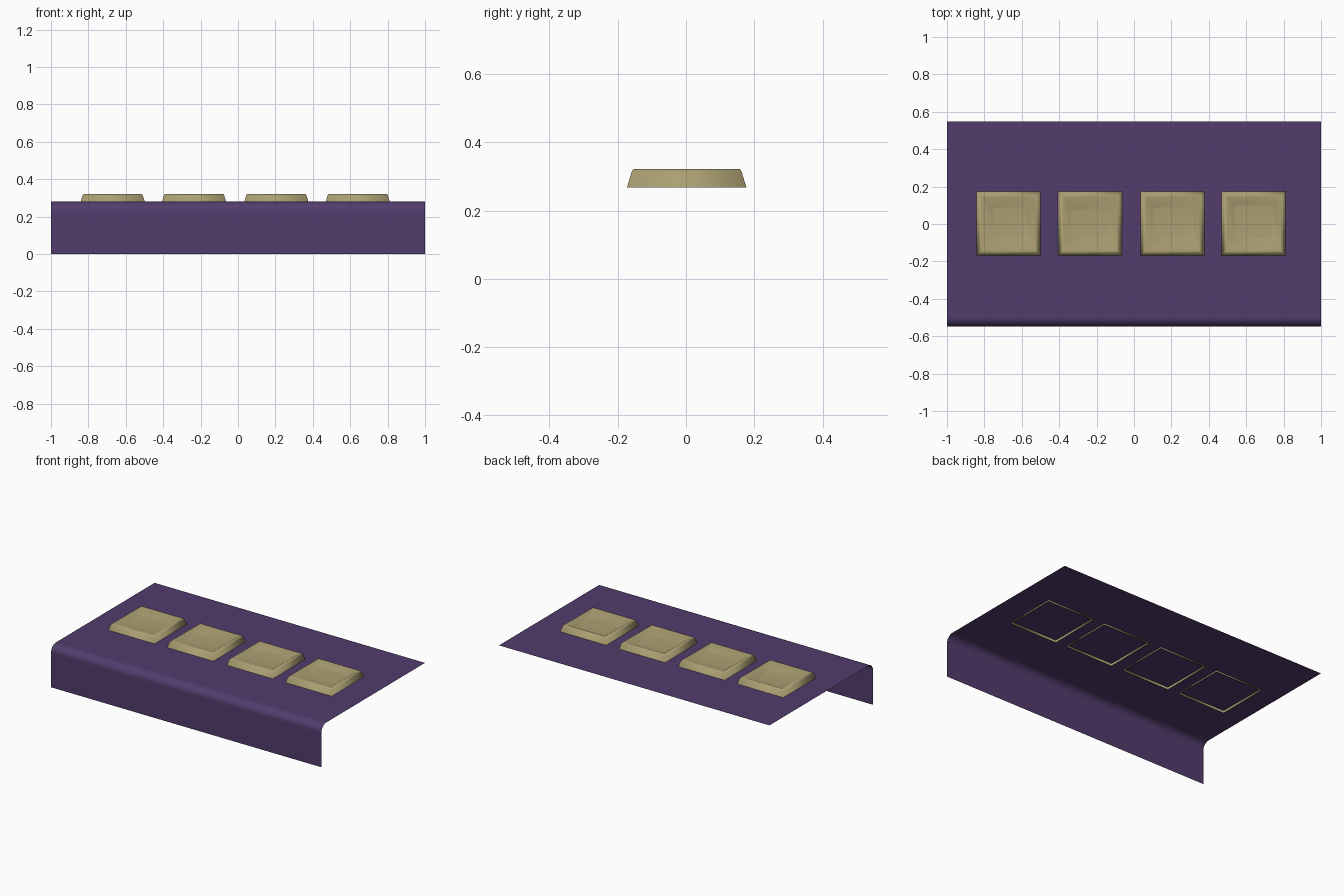
import bpy, bmesh, math

if "Cube" in bpy.data.objects:
    bpy.data.objects.remove(bpy.data.objects["Cube"])


def make_material(name, rgb):
    mat = bpy.data.materials.new(name)
    mat.diffuse_color = (*rgb, 1.0)
    mat.use_nodes = True
    mat.node_tree.nodes["Principled BSDF"].inputs["Base Color"].default_value = mat.diffuse_color
    return mat


purple = make_material("dusky purple", (0.085, 0.046, 0.152))
khaki = make_material("khaki gold", (0.41, 0.35, 0.17))


def finish(bm, name, mat, location=(0, 0, 0)):
    mesh = bpy.data.meshes.new(name)
    for face in bm.faces:
        face.smooth = True
    bm.to_mesh(mesh)
    bm.free()
    mesh.materials.append(mat)
    obj = bpy.data.objects.new(name, mesh)
    obj.location = location
    bpy.context.collection.objects.link(obj)
    return obj


# Bent sheet: flat top, rounded front fold, open-ended front flap
FRONT, BACK, TOP, R = -0.547, 0.547, 0.28, 0.05
profile = [(BACK, TOP), (FRONT + R + 0.01, TOP)]
for i in range(13):
    a = math.radians(90 + 90 * i / 12)
    profile.append((FRONT + R + R * math.cos(a), TOP - R + R * math.sin(a)))
profile += [(FRONT, TOP - R - 0.01), (FRONT, 0.0)]

bm = bmesh.new()
rows = [[bm.verts.new((x, y, z)) for x in (-1, 1)] for y, z in profile]
for a, b in zip(rows, rows[1:]):
    bm.faces.new((a[0], b[0], b[1], a[1]))
finish(bm, "bent_panel", purple)


# Keys: open-bottomed tapered caps with a raised rim and a sunken square dish
def key(name, x, dish_x, dish_y, dish_shift):
    # each ring: half width x, half width y, y shift, height
    rings = [(0.175, 0.175, 0, 0.267), (0.1605, 0.1605, 0, 0.315),
             (0.155, 0.155, 0, 0.322), (0.142, 0.142, 0, 0.321),
             (dish_x, dish_y, dish_shift, 0.301),
             (dish_x - 0.012, dish_y - 0.012, dish_shift, 0.3)]
    bm = bmesh.new()
    loops = [[bm.verts.new((sx * hx, sy * hy + dy, z))
              for sx, sy in ((-1, -1), (1, -1), (1, 1), (-1, 1))]
             for hx, hy, dy, z in rings]
    for lo, hi in zip(loops, loops[1:]):
        for i in range(4):
            j = (i + 1) % 4
            bm.faces.new((lo[i], lo[j], hi[j], hi[i]))
    bm.faces.new(loops[-1])
    finish(bm, name, khaki, (x, 0.002, 0))


for n, (x, dx, dy, shift) in enumerate([(-0.67, 0.09, 0.085, 0.005),
                                        (-0.235, 0.11, 0.075, 0.0),
                                        (0.205, 0.11, 0.08, 0.01),
                                        (0.64, 0.11, 0.09, 0.01)], 1):
    key(f"key_{n}", x, dx, dy, shift)
